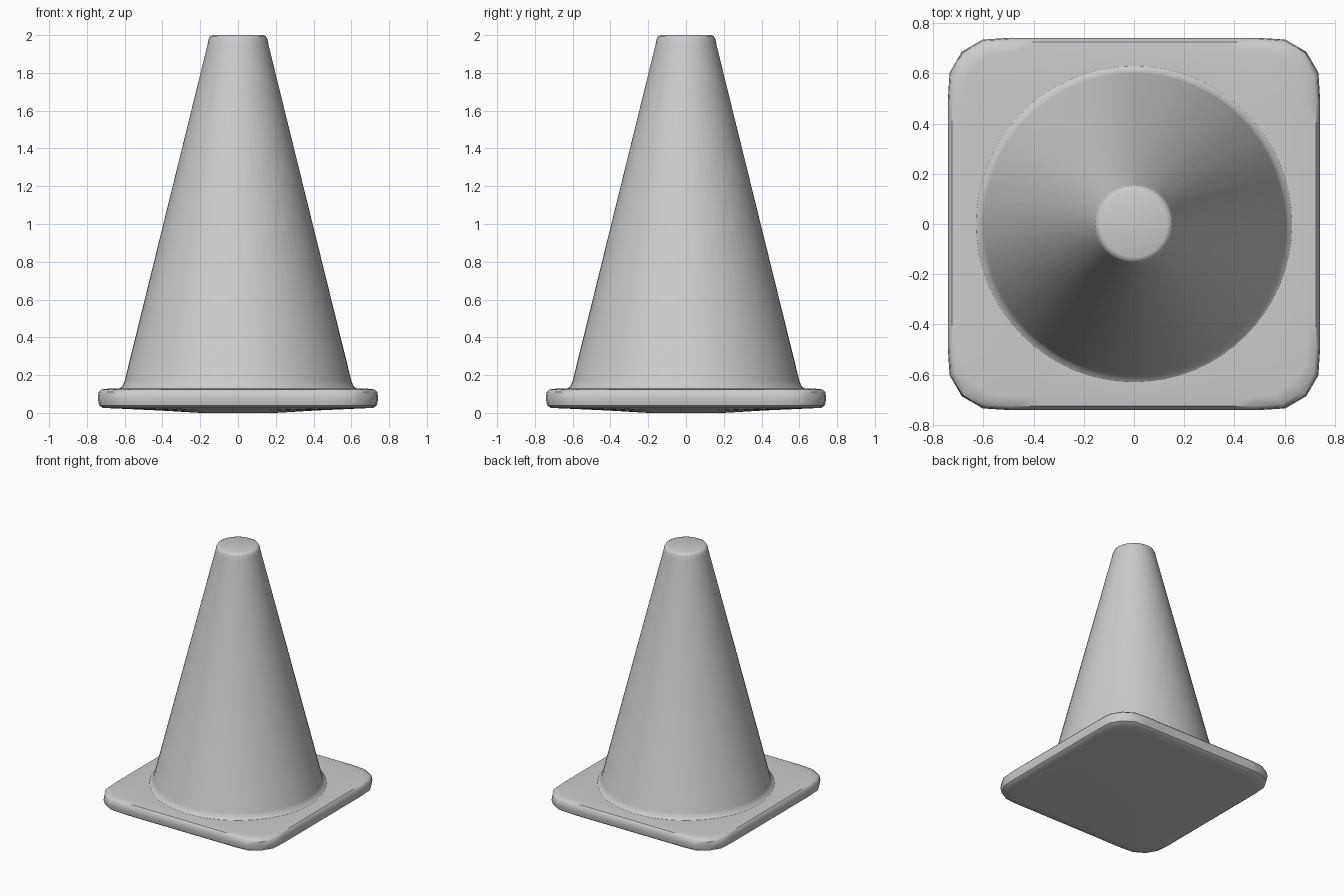
import bpy
import bmesh
from math import cos, sin, pi, sqrt, radians

SEGMENTS = 64

cube = bpy.data.objects.get("Cube")
if cube:
    bpy.data.objects.remove(cube, do_unlink=True)


def rounded_square(half, corner, z):
    """Ring of points on a rounded square, evenly spaced by angle."""
    points = []
    core = half - corner
    for i in range(SEGMENTS):
        a = 2 * pi * i / SEGMENTS
        c, s = cos(a), sin(a)
        reach = half / max(abs(c), abs(s))
        if min(abs(c), abs(s)) * reach > core:
            b = core * (abs(c) + abs(s))
            reach = b + sqrt(max(b * b - 2 * core * core + corner * corner, 0))
        points.append((reach * c, reach * s, z))
    return points


def circle(radius, z):
    return rounded_square(radius, radius, z)


def loft(name, rings, cap_start=False, cap_end=False):
    """Skin a stack of rings into one smooth-shaded object."""
    bm = bmesh.new()
    loops = [[bm.verts.new(p) for p in ring] for ring in rings]
    for low, high in zip(loops, loops[1:]):
        for i in range(SEGMENTS):
            j = (i + 1) % SEGMENTS
            bm.faces.new((low[i], low[j], high[j], high[i]))
    if cap_start:
        bm.faces.new(loops[0][::-1])
    if cap_end:
        bm.faces.new(loops[-1])
    bmesh.ops.recalc_face_normals(bm, faces=bm.faces)
    mesh = bpy.data.meshes.new(name)
    bm.to_mesh(mesh)
    bm.free()
    obj = bpy.data.objects.new(name, mesh)
    bpy.context.collection.objects.link(obj)
    bpy.ops.object.select_all(action="DESELECT")
    obj.select_set(True)
    bpy.context.view_layer.objects.active = obj
    bpy.ops.object.shade_smooth_by_angle(angle=radians(40))
    return obj


# Square foot: slightly bulging underside, soft rim, top meeting the cone
loft("base_plate", [
    circle(0.2, 0.0),
    circle(0.4, 0.012),
    rounded_square(0.66, 0.2, 0.024),
    rounded_square(0.715, 0.19, 0.026),
    rounded_square(0.735, 0.19, 0.04),
    rounded_square(0.742, 0.19, 0.075),
    rounded_square(0.738, 0.19, 0.11),
    rounded_square(0.725, 0.19, 0.124),
    rounded_square(0.69, 0.19, 0.128),
    circle(0.63, 0.128),
], cap_start=True)

# Tapered body with a small fillet at the foot and a rounded closed tip
loft("cone_body", [
    circle(0.63, 0.128),
    circle(0.612, 0.14),
    circle(0.6, 0.17),
    circle(0.161, 1.95),
    circle(0.155, 1.98),
    circle(0.147, 1.994),
    circle(0.132, 2.0),
], cap_end=True)
